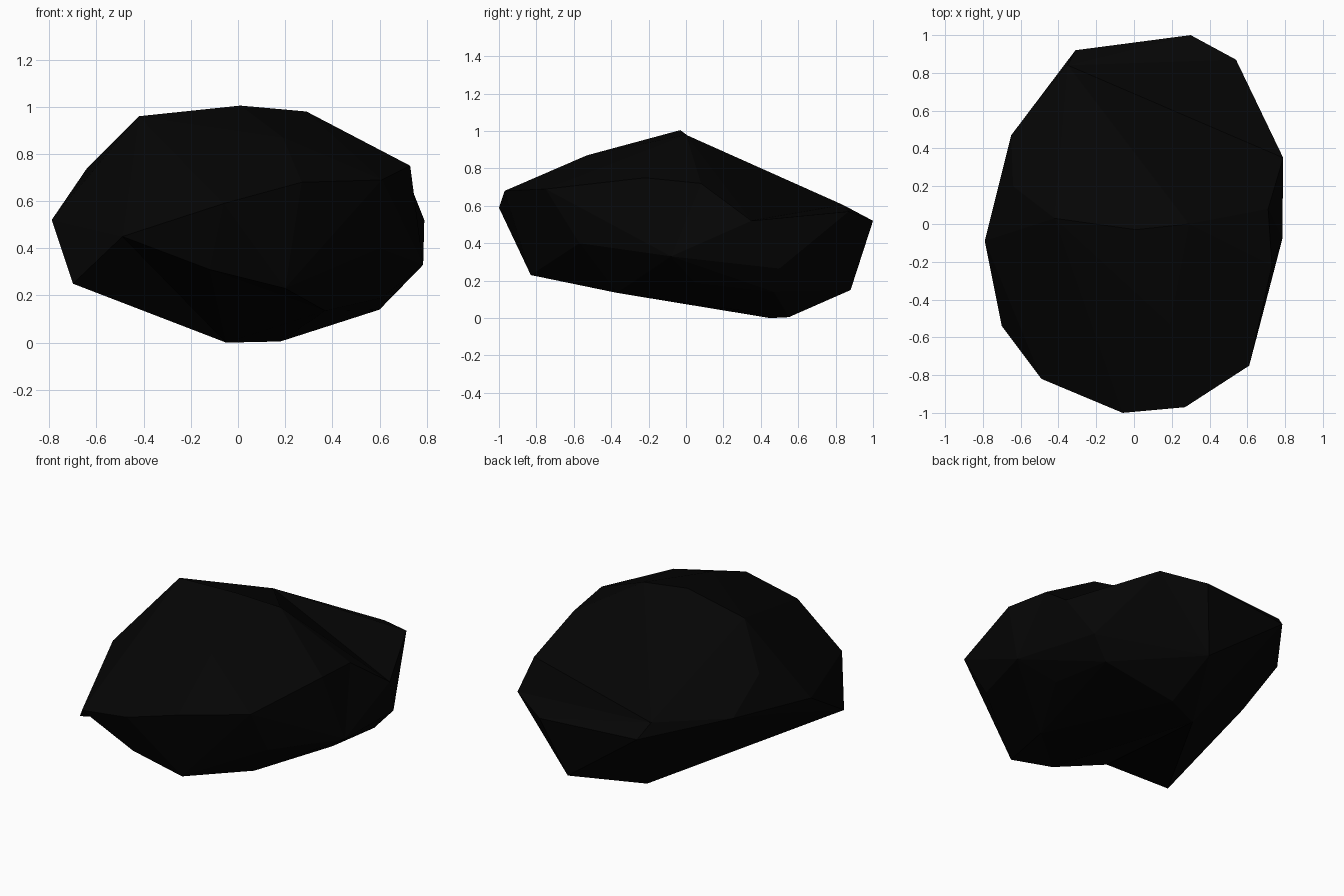
import bpy
import bmesh

if "Cube" in bpy.data.objects:
    bpy.data.objects.remove(bpy.data.objects["Cube"])

# Named corner points of the faceted boulder, grouped by region
crown = dict(peak=(.01, -.03, 1.005), shoulder_r=(.29, 0, .98), shoulder_l=(-.42, .03, .96),
             brow=(.19, -.53, .87), temple_l=(-.64, .2, .74), temple_r=(.71, .08, .72),
             cheek_r=(.73, -.22, .75), crest_back=(-.35, .84, .605))
girdle = dict(front_r=(.27, -.97, .68), front=(-.06, -1, .59), front_far_r=(.61, -.75, .69),
              front_l=(-.49, -.82, .45), left=(-.79, -.09, .52), back_far_l=(-.65, .47, .57),
              back_l=(-.31, .92, .52), back=(.3, 1, .52), back_r=(.54, .87, .57),
              right=(.79, .35, .52))
underside = dict(side_r=(.785, -.08, .33), low_front_r=(.64, -.6, .4), low_back_r=(.71, .5, .265),
                 foot_r=(.6, .47, .14), belly_r=(.61, .05, .19), belly=(.37, -.37, .135),
                 chin_r=(.2, -.83, .23), chin=(-.12, -.85, .31), low_l=(-.7, -.54, .25),
                 low_back_l=(-.71, .1, .48), foot_l=(-.05, .45, 0), foot=(.18, .55, .005),
                 heel=(.19, .88, .15))

# Convex body
bm = bmesh.new()
V = {name: bm.verts.new(p) for name, p in {**crown, **girdle, **underside}.items()}
bmesh.ops.convex_hull(bm, input=bm.verts[:])
V["low_front_r"].co = (.6, -.57, .4)


def refacet(*triangles):
    """Replace the hull faces over these corners with hollow facets."""
    tris = [[V[n] for n in t.split()] for t in triangles]
    corners = {v for t in tris for v in t}
    old = [f for f in bm.faces if set(f.verts) <= corners]
    bmesh.ops.delete(bm, geom=old, context='FACES_ONLY')
    for t in tris:
        if not bm.faces.get(t):
            bm.faces.new(t)
    bmesh.ops.delete(bm, geom=[e for e in bm.edges if not e.link_faces], context='EDGES')


# Hollow slope behind the ridge
refacet("peak shoulder_r shoulder_l", "shoulder_r temple_r right",
        "shoulder_r crest_back shoulder_l", "shoulder_r right crest_back",
        "right back_r crest_back", "back_r back crest_back", "back back_l crest_back")
# Chip on the right side
refacet("cheek_r side_r temple_r", "temple_r side_r right")
# Hollow under the front left
refacet("low_l front_l foot_l", "front_l chin foot_l", "chin belly foot_l", "chin chin_r belly")

# Close any remaining gap and finish
bmesh.ops.holes_fill(bm, edges=[e for e in bm.edges if e.is_boundary], sides=6)
bmesh.ops.recalc_face_normals(bm, faces=bm.faces[:])
mesh = bpy.data.meshes.new("boulder")
bm.to_mesh(mesh)
bm.free()

# Near-black stone, flat faces
stone = bpy.data.materials.new("black stone")
stone.diffuse_color = (.0015, .0015, .0015, 1)
stone.use_nodes = True
stone.node_tree.nodes["Principled BSDF"].inputs["Base Color"].default_value = stone.diffuse_color
mesh.materials.append(stone)
boulder = bpy.data.objects.new("boulder", mesh)
bpy.context.collection.objects.link(boulder)
